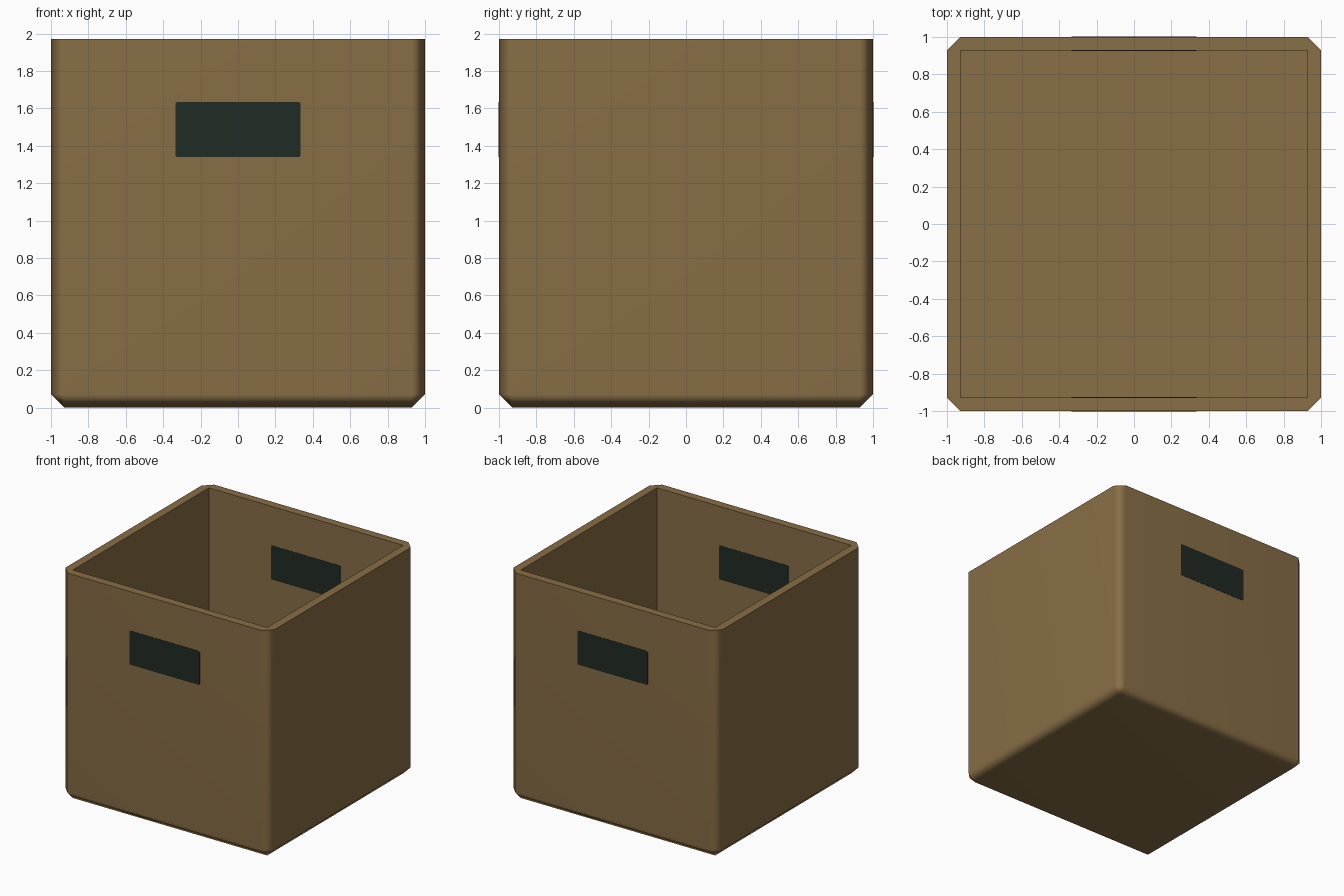
import bpy, bmesh, math
from mathutils import Matrix, Vector

if "Cube" in bpy.data.objects:
    bpy.data.objects.remove(bpy.data.objects["Cube"])

H, WALL = 1.97, 0.072


def material(name, rgb):
    m = bpy.data.materials.new(name)
    m.diffuse_color = (*rgb, 1)
    m.use_nodes = True
    m.node_tree.nodes["Principled BSDF"].inputs["Base Color"].default_value = m.diffuse_color
    return m


def box(bm, lo, hi):
    lo, hi = Vector(lo), Vector(hi)
    mat = Matrix.Translation((lo + hi) / 2) @ Matrix.Diagonal((*(hi - lo), 1))
    return bmesh.ops.create_cube(bm, size=1, matrix=mat)["verts"]


def finish(bm, name, mat, angle):
    me = bpy.data.meshes.new(name)
    bm.to_mesh(me)
    bm.free()
    me.materials.append(mat)
    ob = bpy.data.objects.new(name, me)
    bpy.context.collection.objects.link(ob)
    bpy.ops.object.select_all(action='DESELECT')
    ob.select_set(True)
    bpy.context.view_layer.objects.active = ob
    bpy.ops.object.shade_smooth_by_angle(angle=math.radians(angle))
    return ob


def drop_top(bm):
    top = [f for f in bm.faces if f.calc_center_median().z > H - 0.001]
    bmesh.ops.delete(bm, geom=top, context='FACES_ONLY')


brown = material("brown_board", (0.246, 0.156, 0.061))
dark = material("dark_green_handle", (0.015, 0.024, 0.017))

# Bin: chamfered outer shell, square cavity, flat rim
bm = bmesh.new()
box(bm, (-1, -1, 0), (1, 1, H))
edges = [e for e in bm.edges if min(v.co.z for v in e.verts) < 0.001]
bmesh.ops.bevel(bm, geom=edges, offset=WALL, offset_type='OFFSET',
                segments=1, profile=0.5, affect='EDGES')
drop_top(bm)
r = 1 - WALL
inner = box(bm, (-r, -r, WALL), (r, r, H))
bmesh.ops.reverse_faces(bm, faces=list({f for v in inner for f in v.link_faces}))
drop_top(bm)
rim = [e for e in bm.edges if e.is_boundary]
bmesh.ops.triangle_fill(bm, edges=rim, use_beauty=True, normal=(0, 0, 1))
for f in bm.faces:
    if f.calc_center_median().z > H - 0.001 and f.normal.z < 0:
        f.normal_flip()
bin_ob = finish(bm, "storage_bin", brown, 50)
wn = bin_ob.modifiers.new("face_weighted", 'WEIGHTED_NORMAL')
wn.keep_sharp = True

# Handle inserts running through the front and back walls
for name, s in (("front_handle", -1), ("back_handle", 1)):
    bm = bmesh.new()
    ys = sorted((s * (r - 0.002), s * 1.002))
    box(bm, (-0.335, ys[0], 1.34), (0.335, ys[1], 1.633))
    edges = [e for e in bm.edges if abs(e.verts[0].co.y - e.verts[1].co.y) > 0.01]
    bmesh.ops.bevel(bm, geom=edges, offset=0.01, segments=2, profile=0.5, affect='EDGES')
    finish(bm, name, dark, 30)
